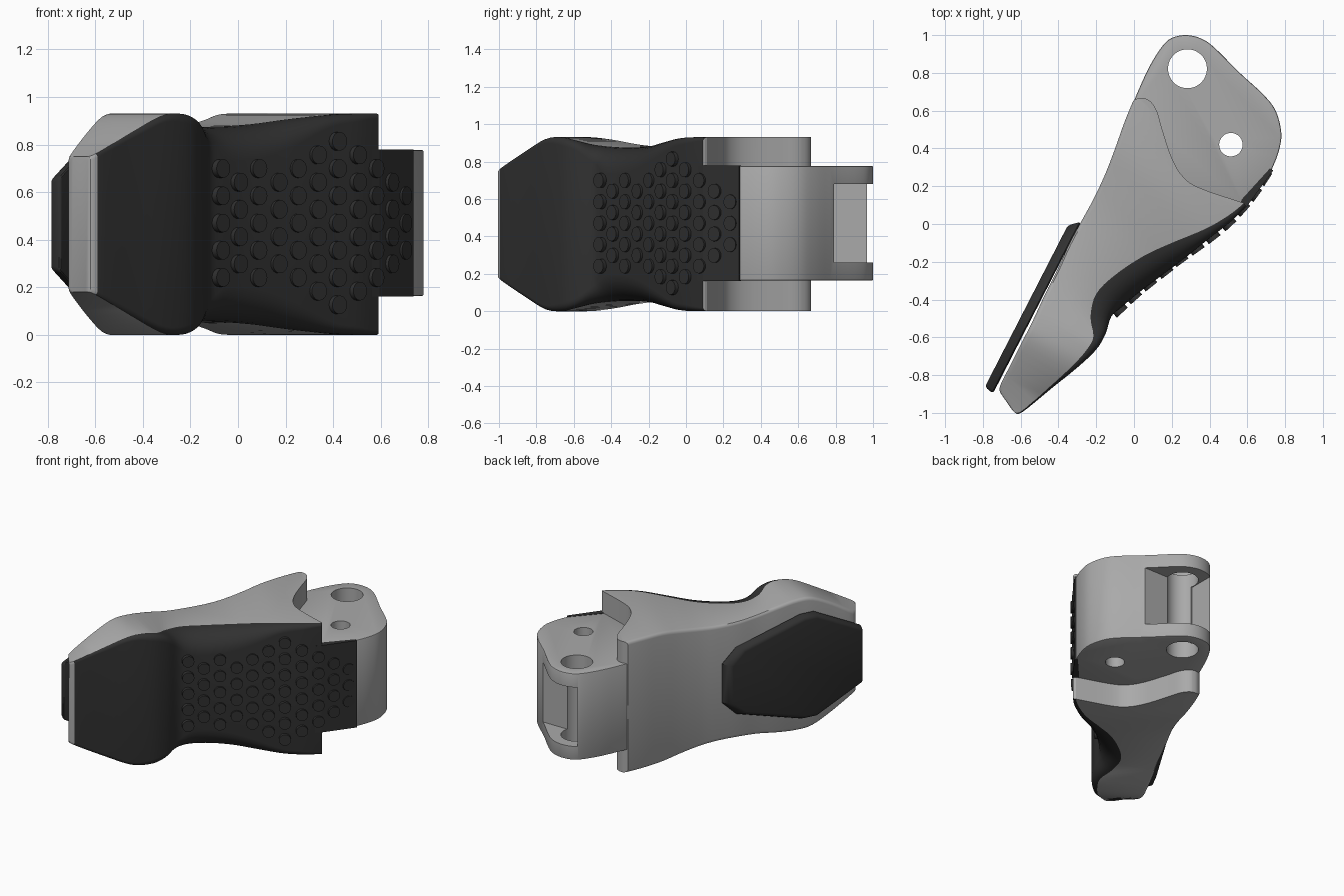
import bpy, bmesh, math
from mathutils import Vector, Matrix

if "Cube" in bpy.data.objects:
    bpy.data.objects.remove(bpy.data.objects["Cube"])

MID = 0.465
rubber = bpy.data.materials.new("dark_rubber")
rubber.diffuse_color = (0.03, 0.03, 0.03, 1)
rubber.use_nodes = True
rubber.node_tree.nodes["Principled BSDF"].inputs["Base Color"].default_value = rubber.diffuse_color
metal = bpy.data.materials.new("grey_shell")
metal.diffuse_color = (0.4, 0.4, 0.4, 1)
metal.use_nodes = True
metal.node_tree.nodes["Principled BSDF"].inputs["Base Color"].default_value = metal.diffuse_color


def finish(name, bm, mats):
    bmesh.ops.recalc_face_normals(bm, faces=bm.faces)
    me = bpy.data.meshes.new(name)
    bm.to_mesh(me)
    bm.free()
    for m in mats:
        me.materials.append(m)
    ob = bpy.data.objects.new(name, me)
    bpy.context.collection.objects.link(ob)
    return ob


def activate(ob):
    bpy.ops.object.select_all(action='DESELECT')
    ob.select_set(True)
    bpy.context.view_layer.objects.active = ob


def smooth(ob, angle=32):
    activate(ob)
    bpy.ops.object.shade_smooth_by_angle(angle=math.radians(angle))


def prism_bm(pts, z0, z1):
    bm = bmesh.new()
    f = bm.faces.new([bm.verts.new((x, y, z0)) for x, y in pts])
    top = bmesh.ops.extrude_face_region(bm, geom=[f])["geom"]
    bmesh.ops.translate(bm, vec=(0, 0, z1 - z0),
                        verts=[v for v in top if isinstance(v, bmesh.types.BMVert)])
    return bm


def bevel(ob, width, seg):
    m = ob.modifiers.new("bevel", 'BEVEL')
    m.width, m.segments, m.limit_method, m.angle_limit = width, seg, 'ANGLE', math.radians(40)
    activate(ob)
    bpy.ops.object.modifier_apply(modifier=m.name)


def cut(ob, cutter):
    m = ob.modifiers.new("cut", 'BOOLEAN')
    m.operation, m.object, m.solver = 'DIFFERENCE', cutter, 'EXACT'
    activate(ob)
    bpy.ops.object.modifier_apply(modifier=m.name)
    bpy.data.objects.remove(cutter)


def spline(rows, n):
    """Catmull-Rom through rows of numbers."""
    out = []
    for i in range(len(rows) - 1):
        a, b, c, d = (rows[min(max(i + k, 0), len(rows) - 1)] for k in (-1, 0, 1, 2))
        for j in range(n):
            t = j / n
            out.append([0.5 * (2 * q + (r - p) * t + (2 * p - 5 * q + 4 * r - s) * t * t
                               + (3 * q - p - 3 * r + s) * t ** 3)
                        for p, q, r, s in zip(a, b, c, d)])
    return out + [list(rows[-1])]


# lever body: lofted stations (back edge xy, shell/grip seam xy, grip face xy, half height)
stations = [
    (-.70, -.905, -.645, -.985, -.63, -1.0, .285),
    (-.71, -.86, -.60, -.995, -.59, -.995, .295),
    (-.645, -.73, -.45, -.865, -.43, -.865, .385),
    (-.58, -.60, -.325, -.75, -.30, -.76, .455),
    (-.53, -.50, -.25, -.665, -.20, -.665, .465),
    (-.47, -.37, -.215, -.595, -.15, -.58, .45),
    (-.40, -.23, -.23, -.49, -.12, -.49, .425),
    (-.34, -.10, -.20, -.37, -.06, -.435, .412),
    (-.27, .03, -.10, -.27, .03, -.36, .410),
    (-.21, .14, .05, -.17, .15, -.27, .42),
    (-.15, .27, .20, -.10, .27, -.18, .44),
    (-.10, .40, .38, -.025, .40, -.075, .46),
    (-.05, .54, .50, .045, .51, .01, .465),
    (.0, .66, .57, .10, .585, .085, .465),
    (.03, .71, .61, .14, .62, .125, .465),
]
STEPS = 4
bm = bmesh.new()
rings = []
for lx, ly, gx, gy, ox, oy, h in spline(stations, STEPS):
    L, G, O = Vector((lx, ly)), Vector((gx, gy)), Vector((ox, oy))
    across = (G - L).normalized()
    c, rz = 0.022, max(0.015, 0.9 * (O - G).length)
    half = []
    for k in range(4):
        a = k / 3 * math.pi / 2
        half.append((L + across * c * (1 - math.cos(a)), h - c + c * math.sin(a)))
    for k in range(7):
        b = k / 6 * math.pi / 2
        half.append((G + (O - G) * math.sin(b), h - rz + rz * math.cos(b)))
    pts = [(p.x, p.y, MID + z) for p, z in half] + [(p.x, p.y, MID - z) for p, z in reversed(half)]
    rings.append([bm.verts.new(p) for p in pts])
n = len(rings[0])
for r in range(len(rings) - 1):
    for i in range(n):
        j = (i + 1) % n
        f = bm.faces.new((rings[r][i], rings[r][j], rings[r + 1][j], rings[r + 1][i]))
        f.material_index = 1 if 4 <= i <= n - 6 and r >= STEPS else 0
bm.faces.new(rings[0])
bm.faces.new(rings[-1])
body = finish("lever_body", bm, [metal, rubber])

# curved notch where the body forks over the hinge block
notch = spline([(-.05, .60), (-.015, .645), (.03, .667), (.08, .655), (.12, .60), (.15, .50),
                (.20, .35), (.26, .25), (.35, .19), (.58, .112)], 4)
notch += [(.59, .10), (.60, 0), (.95, 0), (.95, 1.1), (-.3, 1.1), (-.3, .7)]
cut(body, finish("notch_cutter", prism_bm(notch, -.2, 1.2), [metal]))
smooth(body)

# hinge block
outline = spline([(-.012, .62), (.02, .70), (.08, .83), (.145, .935), (.20, .985), (.28, 1.0),
                  (.36, .98), (.43, .93), (.56, .80), (.68, .69), (.75, .60), (.78, .48),
                  (.765, .38), (.73, .29)], 4)
outline += [(.58, .10), (.40, .02), (.0, .30), (-.04, .50)]
hinge = finish("hinge_block", prism_bm(outline, .163, .777), [metal])
bevel(hinge, .008, 2)
slot = prism_bm([(.175, .79), (1.1, .79), (1.1, 1.2), (.175, 1.2)], .26, .68)
cut(hinge, finish("slot_cutter", slot, [metal]))
for x, y, r in ((.283, .822, .103), (.513, .42, .062)):
    ring = [(x + r * math.cos(a * math.pi / 24), y + r * math.sin(a * math.pi / 24)) for a in range(48)]
    cut(hinge, finish("hole_cutter", prism_bm(ring, -.2, 1.2), [metal]))
smooth(hinge)

# rubber tab continuing the grip along the hinge block
tab = prism_bm([(.55, .05), (.595, .09), (.737, .283), (.72, .295), (.57, .13)], .161, .779)
finish("grip_tab", tab, [rubber])

# round grip studs in staggered columns: x, y, count
cols = [(-.07, -.46, 5), (.005, -.39, 4), (.085, -.323, 5), (.17, -.257, 4), (.25, -.195, 5),
        (.335, -.135, 6), (.42, -.073, 7), (.505, -.003, 6), (.58, .075, 5), (.645, .155, 4),
        (.70, .24, 3)]
bm = bmesh.new()
for i, (x, y, count) in enumerate(cols):
    a, b = cols[max(i - 1, 0)], cols[min(i + 1, len(cols) - 1)]
    nrm = Vector((b[1] - a[1], a[0] - b[0], 0)).normalized()
    rot = nrm.to_track_quat('Z', 'Y').to_matrix().to_4x4()
    for k in range(count):
        pos = Vector((x, y, .47 + (k - (count - 1) / 2) * .1145)) - nrm * .015
        bmesh.ops.create_cone(bm, cap_ends=True, segments=20, radius1=.039, radius2=.039,
                              depth=.055, matrix=Matrix.Translation(pos) @ rot)
smooth(finish("grip_studs", bm, [rubber]))

# back pad plate, drawn as length along the lever against height
A, B = Vector((-.752, -.895, MID)), Vector((-.285, .015, MID))
d = (B - A).normalized()
up = Vector((0, 0, 1))
inward = d.cross(up)
length = (B - A).length
side = [(0, .20), (.35, .375), (.45, .375), (.92, .24), (length, .14)]
bm = prism_bm(side + [(s, -z) for s, z in reversed(side)], -.048, .006)
for v in bm.verts:
    if v.co.z < -.04:
        v.co.x = .012 + v.co.x * .94
        v.co.y *= .94
frame = Matrix((d, up, inward)).transposed().to_4x4()
bm.transform(Matrix.Translation(A) @ frame)
pad = finish("back_pad", bm, [rubber])
bevel(pad, .016, 3)
smooth(pad)
